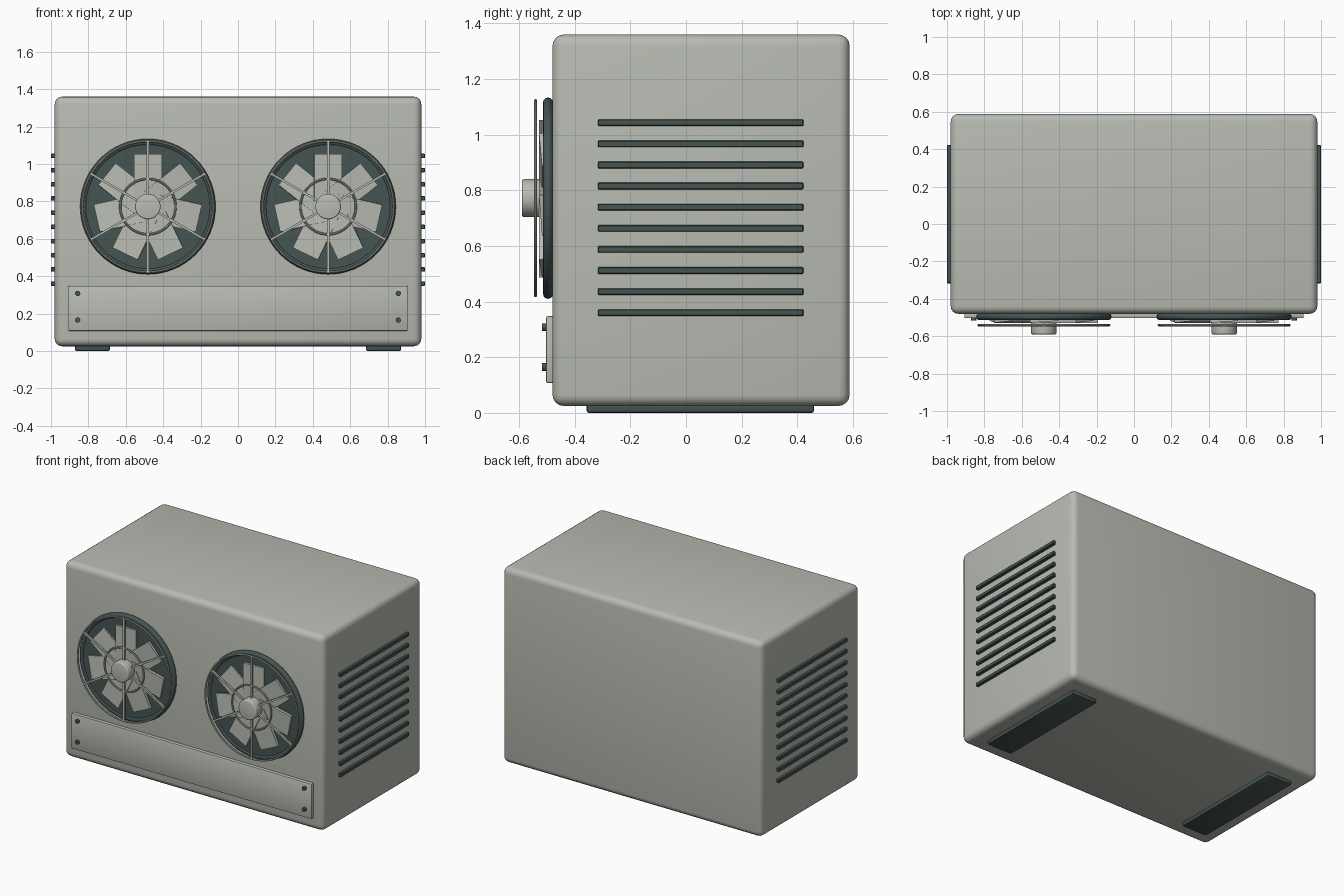
import bpy
import math
from mathutils import Matrix, Vector

cube = bpy.data.objects.get("Cube")
if cube:
    bpy.data.objects.remove(cube, do_unlink=True)


def material(name, rgb):
    mat = bpy.data.materials.new(name)
    mat.use_nodes = True
    color = (*rgb, 1.0)
    mat.diffuse_color = color
    mat.node_tree.nodes["Principled BSDF"].inputs["Base Color"].default_value = color
    return mat


LIGHT = material("pale grey", (0.48, 0.50, 0.445))
DARK = material("dark green grey", (0.06, 0.09, 0.083))


def finish(name, mat, bevel=0.0, segments=3):
    """Name, colour, round and shade the active object."""
    obj = bpy.context.object
    obj.name = name
    obj.data.materials.append(mat)
    if bevel:
        mod = obj.modifiers.new("Rounded edges", "BEVEL")
        mod.width = bevel
        mod.segments = segments
        mod.limit_method = "ANGLE"
        bpy.ops.object.modifier_apply(modifier=mod.name)
    bpy.ops.object.shade_smooth_by_angle(angle=math.radians(35))
    return obj


def box(name, mat, low, high, bevel=0.0, segments=3):
    low, high = Vector(low), Vector(high)
    bpy.ops.mesh.primitive_cube_add(size=1)
    bpy.context.object.data.transform(
        Matrix.Translation((low + high) / 2) @ Matrix.Diagonal((*(high - low), 1)))
    return finish(name, mat, bevel, segments)


def disc(name, mat, x, z, front, back, radius, bevel=0.0, sides=48):
    """Cylinder whose axis runs front to back."""
    bpy.ops.mesh.primitive_cylinder_add(
        vertices=sides, radius=radius, depth=back - front,
        location=(x, (front + back) / 2, z), rotation=(math.pi / 2, 0, 0))
    return finish(name, mat, bevel)


def ring(name, mat, x, y, z, radius, thickness, minor=8):
    bpy.ops.mesh.primitive_torus_add(
        major_radius=radius, minor_radius=thickness, major_segments=64,
        minor_segments=minor, location=(x, y, z), rotation=(math.pi / 2, 0, 0))
    return finish(name, mat)


def fan(side, x, z):
    # Dark housing: dish with a rounded rim
    disc(side + "_fan_dish", DARK, x, z, -0.508, -0.47, 0.345, sides=64)
    ring(side + "_fan_rim", DARK, x, -0.496, z, 0.344, 0.018, 12)

    # Seven straight, slightly pitched blades
    for i in range(7):
        turn = Matrix.Rotation(math.tau * i / 7, 4, "Y")
        pitch = Matrix.Rotation(math.radians(4), 4, "Z")
        blade = box(f"{side}_fan_blade_{i + 1}", LIGHT,
                    (-0.075, -0.008, 0.03), (0.075, 0.008, 0.28))
        blade.matrix_world = Matrix.Translation((x, -0.515, z)) @ turn @ pitch

    # Wire guard: rings, spokes and centre cap
    for label, radius in (("inner", 0.148), ("outer", 0.35)):
        ring(f"{side}_guard_{label}_ring", LIGHT, x, -0.541, z, radius, 0.006)
    for i in range(6):
        spoke = box(f"{side}_guard_spoke_{i + 1}", LIGHT,
                    (-0.006, -0.006, 0.03), (0.006, 0.006, 0.352))
        spoke.matrix_world = (Matrix.Translation((x, -0.541, z))
                              @ Matrix.Rotation(math.tau * i / 6, 4, "Y"))
    disc(side + "_guard_cap", LIGHT, x, z, -0.59, -0.51, 0.068, 0.008)


# Housing
box("body", LIGHT, (-0.98, -0.48, 0.025), (0.98, 0.588, 1.36), 0.04, 4)

# Front service plate
box("front_plate", LIGHT, (-0.907, -0.503, 0.107), (0.907, -0.47, 0.348), 0.006, 2)

for side, s in (("left", 1), ("right", -1)):
    fan(side, s * 0.482, 0.772)

    for level, z in (("lower", 0.165), ("upper", 0.308)):
        disc(f"{side}_{level}_screw", DARK, s * 0.857, z, -0.517, -0.495, 0.014, sides=16)

    # Side louvres
    for i in range(10):
        z = 0.36 + i * 0.0759
        inner, outer = sorted((s * 0.96, s * 1.0))
        box(f"{side}_louvre_{i + 1}", DARK,
            (inner, -0.317, z - 0.012), (outer, 0.422, z + 0.012), 0.003, 1)

    # Long foot rail
    inner, outer = sorted((s * 0.685, s * 0.872))
    box(side + "_foot", DARK, (inner, -0.357, 0), (outer, 0.46, 0.04), 0.008, 2)
